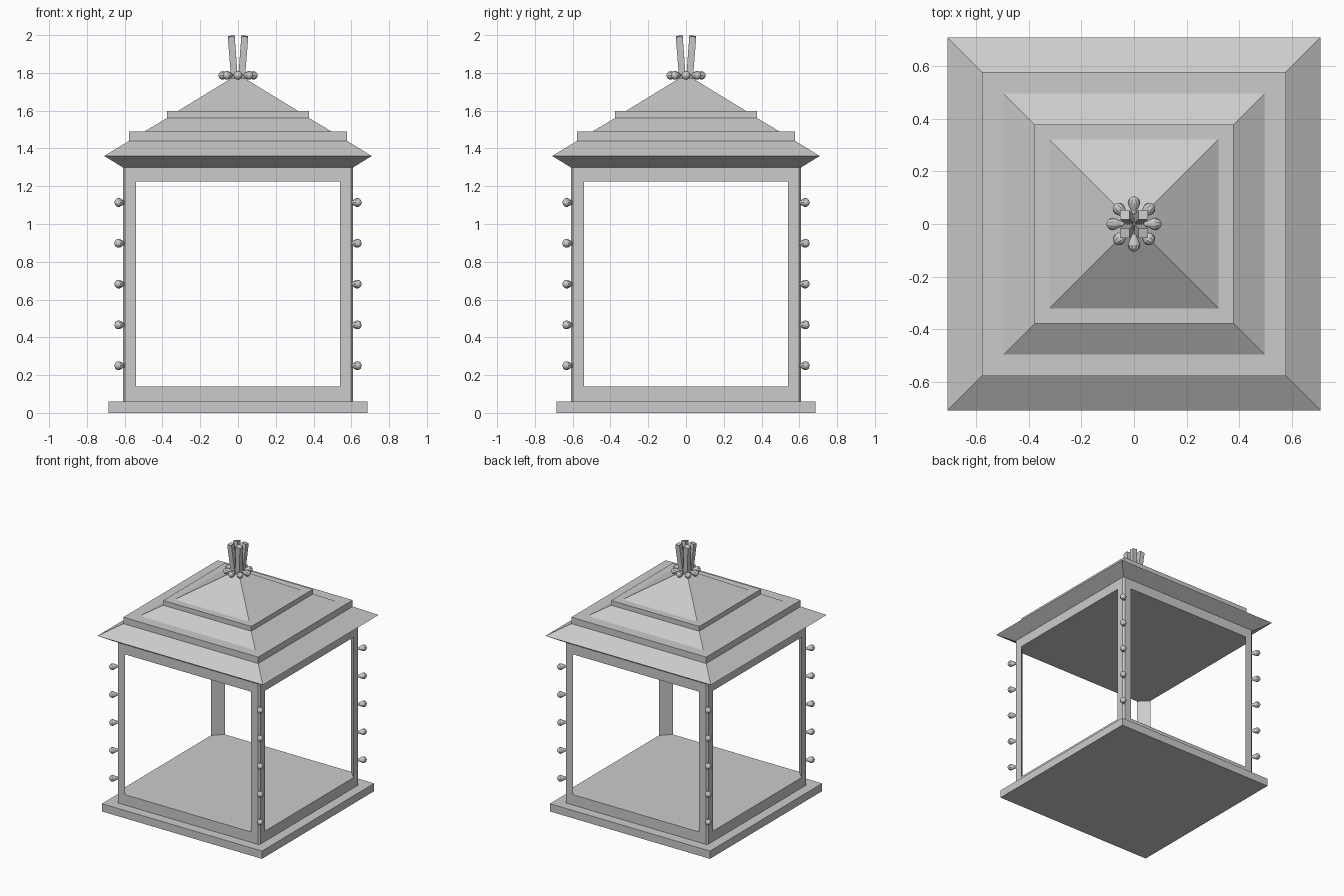
import bpy, bmesh, math
from mathutils import Matrix, Vector

cube = bpy.data.objects.get("Cube")
if cube:
    bpy.data.objects.remove(cube, do_unlink=True)

grey = bpy.data.materials.new("lantern grey")
grey.use_nodes = True
COLOUR = (0.6, 0.6, 0.6, 1)
grey.diffuse_color = COLOUR
grey.node_tree.nodes["Principled BSDF"].inputs["Base Color"].default_value = COLOUR


def finish(bm, name):
    bmesh.ops.recalc_face_normals(bm, faces=bm.faces)
    mesh = bpy.data.meshes.new(name)
    bm.to_mesh(mesh)
    bm.free()
    mesh.materials.append(grey)
    obj = bpy.data.objects.new(name, mesh)
    bpy.context.collection.objects.link(obj)
    return obj


def loft(bm, rings):
    """Skin a stack of equal-sized point rings and cap both ends."""
    loops = [[bm.verts.new(p) for p in ring] for ring in rings]
    n = len(loops[0])
    for a, b in zip(loops, loops[1:]):
        for i in range(n):
            j = (i + 1) % n
            bm.faces.new((a[i], a[j], b[j], b[i]))
    bm.faces.new(loops[0][::-1])
    bm.faces.new(loops[-1])


def square(h, z):
    return [(-h, -h, z), (h, -h, z), (h, h, z), (-h, h, z)]


def chamfered(h, c, z):
    k = h - c
    return [(-k, -h, z), (k, -h, z), (h, -k, z), (h, k, z),
            (k, h, z), (-k, h, z), (-h, k, z), (-h, -k, z)]


def block(name, rings):
    bm = bmesh.new()
    loft(bm, rings)
    return finish(bm, name)


BODY, OPEN, CUT = 0.61, 0.54, 0.012
FLOOR, CEILING, EAVES = 0.14, 1.225, 1.30

# Base slab, floor plate and ceiling plate
block("base", [square(0.685, 0), square(0.685, 0.06)])
block("floor", [chamfered(BODY, CUT, 0.06), chamfered(BODY, CUT, FLOOR)])
block("ceiling", [chamfered(BODY, CUT, CEILING), chamfered(BODY, CUT, EAVES)])

# Stepped pagoda roof
ROOF = [(0.61, 1.30), (0.708, 1.36), (0.577, 1.44), (0.577, 1.49), (0.495, 1.49),
        (0.377, 1.56), (0.377, 1.597), (0.32, 1.597), (0.005, 1.79)]
block("roof", [square(h, z) for h, z in ROOF])


# Knob: a ball on a tapering stem, along local z
KNOB = [(0.007, -0.045), (0.011, -0.03), (0.018, -0.016), (0.024, 0),
        (0.021, 0.012), (0.013, 0.02), (0.004, 0.024)]


def knob(name, centre, angle):
    sides = 10
    bm = bmesh.new()
    loft(bm, [[(r * math.cos(math.tau * i / sides), r * math.sin(math.tau * i / sides), z)
               for i in range(sides)] for r, z in KNOB])
    turn = Vector((math.cos(angle), math.sin(angle), 0)).to_track_quat("Z", "Y")
    bm.transform(Matrix.Translation(centre) @ turn.to_matrix().to_4x4())
    finish(bm, name)


for c in range(4):
    angle = math.pi / 4 + c * math.pi / 2
    sx, sy = (1 if math.cos(angle) > 0 else -1), (1 if math.sin(angle) > 0 else -1)

    # Corner post with a diagonal inner face
    outline = [(OPEN, BODY), (BODY - CUT, BODY), (BODY, BODY - CUT), (BODY, OPEN)]
    block("corner_post", [[(sx * x, sy * y, z) for x, y in outline]
                          for z in (FLOOR, CEILING)])

    # Column of knobs up the corner
    for row in range(5):
        knob("post_knob", (sx * 0.631, sy * 0.631, 0.25 + row * 0.216), angle)

    # Splayed finial prong with a tilted top
    low = [(0.0, 0.0), (0.036, 0.0), (0.036, 0.036), (0.0, 0.036)]
    tops = [2.0, 1.995, 1.988, 1.995]
    block("finial_prong", [[(sx * x, sy * y, 1.76) for x, y in low],
                           [(sx * (x + 0.018), sy * (y + 0.018), z)
                            for (x, y), z in zip(low, tops)]])

# Ring of knobs round the finial
for i in range(8):
    a = i * math.pi / 4
    knob("finial_knob", (0.08 * math.cos(a), 0.08 * math.sin(a), 1.787), a)
